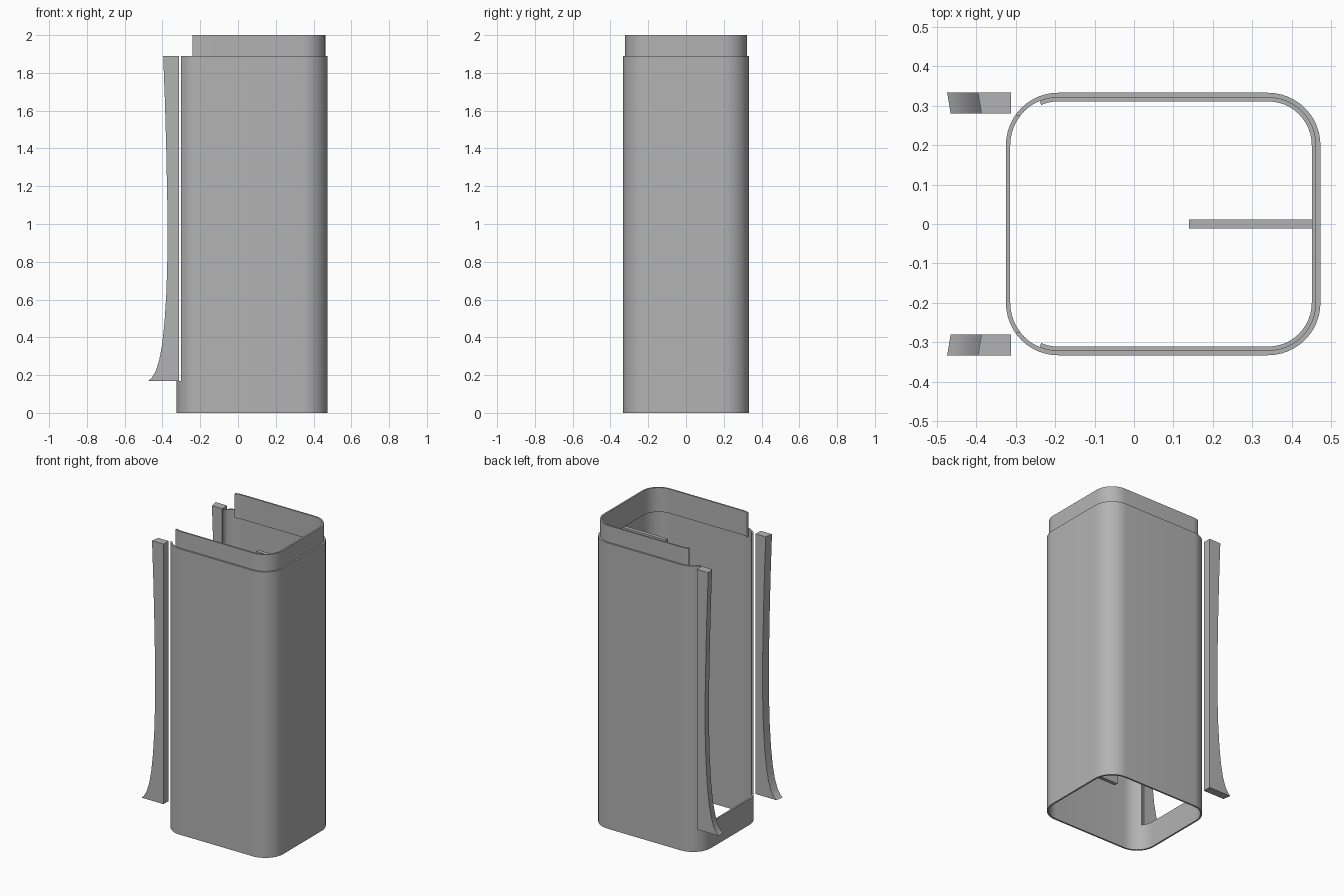
import bpy
import bmesh
from math import radians, cos, sin
from mathutils import Vector

cube = bpy.data.objects.get("Cube")
if cube:
    bpy.data.objects.remove(cube, do_unlink=True)

grey = bpy.data.materials.new("plain grey")
grey.use_nodes = True
grey.diffuse_color = (0.45, 0.45, 0.45, 1)
grey.node_tree.nodes["Principled BSDF"].inputs["Base Color"].default_value = (0.45, 0.45, 0.45, 1)

# Housing footprint
LEFT, RIGHT, HALF_Y, RADIUS, WALL = -0.325, 0.473, 0.333, 0.133, 0.011
SLOT_Z, SHOULDER_Z, LIP_Z = 0.17, 1.89, 1.84


def finish(name, bm):
    bmesh.ops.recalc_face_normals(bm, faces=bm.faces)
    mesh = bpy.data.meshes.new(name)
    bm.to_mesh(mesh)
    bm.free()
    mesh.materials.append(grey)
    obj = bpy.data.objects.new(name, mesh)
    bpy.context.collection.objects.link(obj)
    return obj


def smooth(obj):
    bpy.ops.object.select_all(action="DESELECT")
    obj.select_set(True)
    bpy.context.view_layer.objects.active = obj
    bpy.ops.object.shade_smooth_by_angle(angle=radians(30))


def outline(inset, end_angle, steps=12):
    """Rounded rectangle running from one open-side corner round to the other."""
    x0, x1, y = LEFT + RADIUS, RIGHT - RADIUS, HALF_Y - RADIUS
    corners = [(x0, -y, 360 - end_angle, 270), (x1, -y, 270, 360),
               (x1, y, 0, 90), (x0, y, 90, end_angle)]
    pts = []
    for cx, cy, a, b in corners:
        for i in range(steps + 1):
            t = radians(a + (b - a) * i / steps)
            pts.append((cx + (RADIUS - inset) * cos(t), cy + (RADIUS - inset) * sin(t)))
    return pts


def shell(name, inset, end_angle, z0, z1):
    """Thin upright wall along the outline; closed when the end angle is 180."""
    bm = bmesh.new()
    rings = [[bm.verts.new((x, y, z)) for x, y in outline(i, end_angle)]
             for i, z in ((inset, z0), (inset, z1), (inset + WALL, z1), (inset + WALL, z0))]
    n = len(rings[0])
    closed = end_angle == 180
    for a, b in zip(rings, rings[1:] + rings[:1]):
        for i in range(n if closed else n - 1):
            j = (i + 1) % n
            bm.faces.new((a[i], a[j], b[j], b[i]))
    if not closed:
        for i in (0, -1):
            bm.faces.new([r[i] for r in rings])
    return finish(name, bm)


def box(name, low, high):
    bm = bmesh.new()
    bmesh.ops.create_cube(bm, size=1)
    low, high = Vector(low), Vector(high)
    for v in bm.verts:
        v.co = (low + high) / 2 + v.co * (high - low)
    return finish(name, bm)


# Housing with a tall slot cut in one side
housing = shell("housing", 0, 180, 0, SHOULDER_Z)
cutter = box("slot_cutter", (-0.5, -0.275, SLOT_Z), (-0.2, 0.275, 2.2))
cutter.hide_render = True
cut = housing.modifiers.new("slot", "BOOLEAN")
cut.operation = "DIFFERENCE"
cut.solver = "EXACT"
cut.object = cutter
bpy.context.view_layer.update()
housing_eval = housing.evaluated_get(bpy.context.evaluated_depsgraph_get())
cut_mesh = bpy.data.meshes.new_from_object(housing_eval)
housing.modifiers.clear()
housing.data = cut_mesh
bpy.data.objects.remove(cutter, do_unlink=True)
smooth(housing)

# Inner lip that stands above the shoulder
smooth(shell("joining_lip", WALL, 113, LIP_Z, 2.0))

# Upright rib inside the closed wall
box("inner_rib", (0.14, -0.012, SLOT_Z), (RIGHT - WALL, 0.012, LIP_Z))

# Flared strips beside the slot: outer edge as (height, x)
FLARE = [(0.17, -0.465), (0.185, -0.448), (0.22, -0.427), (0.28, -0.408), (0.36, -0.393),
         (0.48, -0.38), (0.64, -0.37), (0.85, -0.364), (1.1, -0.365), (1.4, -0.371),
         (1.65, -0.378), (SHOULDER_Z, -0.387)]


def flared_strip(name, side):
    bm = bmesh.new()
    loops = []
    for y, lean in ((0.28, 0), (HALF_Y, 0.009)):
        pts = [(x - lean, z) for z, x in FLARE] + [(-0.312, SHOULDER_Z), (-0.312, SLOT_Z)]
        loops.append([bm.verts.new((x, side * y, z)) for x, z in pts])
    a, b = loops
    bm.faces.new(a)
    bm.faces.new(b)
    for i in range(len(a)):
        j = (i + 1) % len(a)
        bm.faces.new((a[i], a[j], b[j], b[i]))
    smooth(finish(name, bm))


flared_strip("front_flared_strip", -1)
flared_strip("back_flared_strip", 1)
